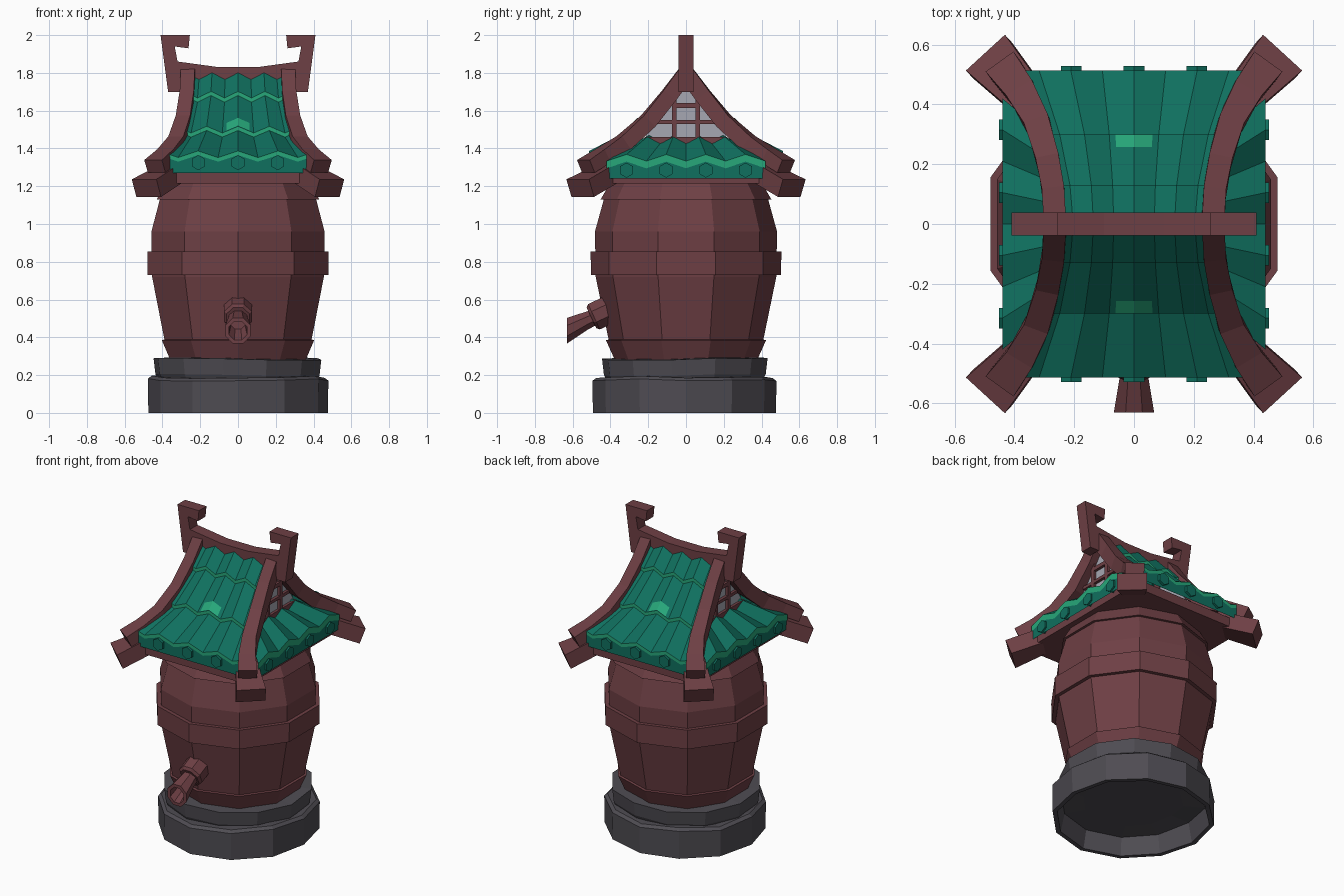
import bpy, bmesh, math, random
from mathutils import Vector, Matrix

if "Cube" in bpy.data.objects:
    bpy.data.objects.remove(bpy.data.objects["Cube"])

random.seed(4)


def material(name, rgb):
    m = bpy.data.materials.new(name)
    m.diffuse_color = (*rgb, 1)
    m.use_nodes = True
    m.node_tree.nodes["Principled BSDF"].inputs["Base Color"].default_value = m.diffuse_color
    return m


WOOD = material("red_brown_wood", (0.155, 0.05, 0.058))
STONE = material("dark_stone", (0.077, 0.072, 0.085))
GREEN = material("green_tile", (0.005, 0.162, 0.114))
LIGHT = material("light_green_edge", (0.02, 0.39, 0.195))
PANEL = material("pale_panel", (0.38, 0.39, 0.45))


def make(name, verts, faces, mats, idx=None):
    me = bpy.data.meshes.new(name)
    me.from_pydata([tuple(v) for v in verts], [], faces)
    for m in mats:
        me.materials.append(m)
    if idx:
        for p, i in zip(me.polygons, idx):
            p.material_index = i
    bm = bmesh.new()
    bm.from_mesh(me)
    bmesh.ops.recalc_face_normals(bm, faces=bm.faces)
    bm.to_mesh(me)
    bm.free()
    ob = bpy.data.objects.new(name, me)
    bpy.context.collection.objects.link(ob)
    return ob


def lathe(name, prof, n, mat, M=Matrix(), phase=math.pi / 2, jitter=0.0):
    """Faceted solid of revolution from (radius, z) points, both ends capped."""
    verts, faces = [], []
    wob = [random.uniform(-1, 1) * jitter for _ in range(n)]
    for r, z in prof:
        for i in range(n):
            a = phase + 2 * math.pi * i / n
            rr = r + wob[i]
            zz = z + (wob[(i * 5 + 3) % n] * 0.7 if z > 0.01 else 0)
            verts.append(M @ Vector((rr * math.cos(a), rr * math.sin(a), zz)))
    for k in range(len(prof) - 1):
        for i in range(n):
            j = (i + 1) % n
            faces.append((k * n + i, k * n + j, k * n + n + j, k * n + n + i))
    faces.append(tuple(range(n)))
    faces.append(tuple(range((len(prof) - 1) * n, len(prof) * n)))
    return make(name, verts, faces, [mat])


def prism(name, pts, axis, a, b, mat):
    """Extrude a 2D outline along x (pts are y,z) or y (pts are x,z)."""
    n = len(pts)
    put = (lambda p, d: (d, p[0], p[1])) if axis == 'x' else (lambda p, d: (p[0], d, p[1]))
    verts = [put(p, a) for p in pts] + [put(p, b) for p in pts]
    faces = [tuple(range(n)), tuple(range(n, 2 * n))]
    faces += [(i, (i + 1) % n, n + (i + 1) % n, n + i) for i in range(n)]
    return make(name, verts, faces, [mat])


def rect(u0, u1, z0, z1):
    return [(u0, z0), (u1, z0), (u1, z1), (u0, z1)]


def sweep(name, path, mat):
    """Rectangular beam along (x, y, z, width, height) points."""
    P = [Vector(p[:3]) for p in path]
    verts, faces = [], []
    for i, p in enumerate(path):
        t = (P[min(i + 1, len(P) - 1)] - P[max(i - 1, 0)]).normalized()
        s = t.cross(Vector((0, 0, 1))).normalized()
        u = s.cross(t)
        for a, b in ((-1, -1), (1, -1), (1, 1), (-1, 1)):
            verts.append(P[i] + s * a * p[3] / 2 + u * b * p[4] / 2)
    for k in range(len(P) - 1):
        for i in range(4):
            j = (i + 1) % 4
            faces.append((k * 4 + i, k * 4 + j, k * 4 + 4 + j, k * 4 + 4 + i))
    faces += [(0, 1, 2, 3), tuple(range(len(verts) - 4, len(verts)))]
    return make(name, verts, faces, [mat])


def tiles(name, prof, ks, shift, lip, zb, place, patch=False):
    """Zigzag tile rows down a slope; prof is (distance out, z, half width)."""
    kmax, amp = ks[-1], 0.035
    verts, faces, idx = [], [], []

    def line(q, dz, cols=ks, flat=None):
        v, z, hw = q
        return [place(hw * k / kmax, v, flat if flat is not None else
                      z + dz + amp * abs(1 - (k + shift) % 2)) for k in cols]

    def band(a, b, m):
        o, n = len(verts), len(a)
        verts.extend(a + b)
        for i in range(n - 1):
            faces.append((o + i, o + i + 1, o + n + i + 1, o + n + i))
            idx.append(m)

    for i in range(len(prof) - 1):
        last = i == len(prof) - 2
        h = lip if last else 0.022
        low = prof[i + 1]
        band(line(prof[i], 0), line(low, h), 0)
        band(line(low, h), line(low, 0), 1)
        if last:
            band(line(low, 0), line(low, 0, flat=zb), 0)
        elif patch and i == 1:
            mid = [a + (b - a) * 0.75 for a, b in zip(prof[i], low)]
            cols = [-0.75, 0, 0.75]
            band(line(mid, h * 0.75 + 0.004, cols), line(low, h + 0.004, cols), 1)
    return make(name, verts, faces, [GREEN, LIGHT], idx)


# Stone base: two uneven tiers, hollow underneath
lathe("stone_base_lower", [(0.30, 0.12), (0.43, 0.12), (0.455, 0), (0.483, 0),
                           (0.485, 0.175), (0.465, 0.19), (0.38, 0.19)], 12, STONE, jitter=0.012)
lathe("stone_base_upper", [(0.42, 0.17), (0.435, 0.2), (0.445, 0.285), (0.34, 0.29)],
      12, STONE, phase=1.4, jitter=0.01)

# Barrel and hoops
lathe("barrel", [(0.36, 0.25), (0.41, 0.39), (0.478, 0.72), (0.482, 0.96),
                 (0.435, 1.13), (0.39, 1.23)], 10, WOOD)
lathe("hoop_bottom", [(0.372, 0.27), (0.424, 0.385), (0.40, 0.39)], 10, WOOD)
lathe("hoop_middle", [(0.47, 0.73), (0.503, 0.73), (0.505, 0.855), (0.47, 0.855)], 10, WOOD)
lathe("hoop_top", [(0.42, 1.13), (0.452, 1.13), (0.40, 1.22)], 10, WOOD)

# Spout: tilted collar and a flared hollow tube with an upright mouth
axis = Vector((0, -0.9, -0.42))
collar = Matrix.Translation((0, -0.41, 0.545)) @ axis.to_track_quat('Z', 'Y').to_matrix().to_4x4()
lathe("spout_collar", [(0.08, 0), (0.08, 0.085), (0.065, 0.1)], 8, WOOD, collar, math.pi / 8)
shear = Matrix(((1, 0, 0, 0), (0, 0, -1, -0.42), (0, 1, -0.5, 0.54), (0, 0, 0, 1)))
lathe("spout_tube", [(0.05, 0), (0.053, 0.1), (0.073, 0.21), (0.052, 0.21), (0.04, 0.12)],
      8, WOOD, shear, math.pi / 8)

# Board under the eaves
prism("eave_board", rect(-0.42, 0.42, 1.215, 1.275), 'y', -0.49, 0.49, WOOD)

front_cols = [-3.5, -3, -2, -1, 0, 1, 2, 3, 3.5]
side_cols = list(range(-4, 5))
for s in (-1, 1):
    fb, lr = ("front", "back")[s > 0], ("left", "right")[s > 0]
    # Tiled slopes
    tiles("roof_tiles_" + fb, [(0.03, 1.775, 0.24), (0.13, 1.645, 0.25), (0.30, 1.46, 0.29),
                               (0.513, 1.33, 0.37)], front_cols, 0, 0.022, 1.27,
          lambda u, v, z: (u, s * v, z), True)
    tiles("roof_tiles_" + lr, [(0.25, 1.435, 0.26), (0.44, 1.295, 0.42)], side_cols, 1,
          0.038, 1.24, lambda u, v, z: (s * v, u, z))
    # Round tile ends along the eaves
    for u in (-0.21, 0, 0.21):
        M = Matrix.Translation((u, s * 0.513, 1.325)) @ Matrix.Rotation(math.pi / 2, 4, 'X')
        lathe("tile_end_" + fb, [(0.04, -0.016), (0.04, 0.016)], 6, GREEN, M)
    for u in (-0.315, -0.105, 0.105, 0.315):
        M = (Matrix.Translation((s * 0.437, u, 1.285)) @ Matrix.Rotation(math.pi / 2, 4, 'Z')
             @ Matrix.Rotation(math.pi / 2, 4, 'X'))
        lathe("tile_end_" + lr, [(0.04, -0.014), (0.04, 0.014)], 6, GREEN, M)
    # Gable panel with lattice
    prism("gable_panel_" + lr, [(-0.24, 1.42), (0.24, 1.42), (0.04, 1.75), (-0.04, 1.75)],
          'x', s * 0.235, s * 0.25, PANEL)
    for name, r in (("post", rect(-0.075, -0.05, 1.44, 1.7)), ("post", rect(0.05, 0.075, 1.44, 1.7)),
                    ("bar", rect(-0.07, 0.07, 1.615, 1.64)), ("bar", rect(-0.15, 0.15, 1.53, 1.55)),
                    ("sill", rect(-0.22, 0.22, 1.425, 1.46))):
        prism("gable_" + name + "_" + lr, r, 'x', s * 0.24, s * 0.268, WOOD)
    # Curved descending beams and corner blocks
    for t in (-1, 1):
        rail = [(0.265, 0, 1.80, 0.075, 0.085), (0.268, 0.09, 1.68, 0.075, 0.085),
                (0.285, 0.2, 1.545, 0.078, 0.085), (0.32, 0.33, 1.43, 0.085, 0.085),
                (0.375, 0.44, 1.36, 0.1, 0.08), (0.44, 0.53, 1.305, 0.115, 0.075)]
        sweep("hip_beam", [(s * x, t * y, z, w, h) for x, y, z, w, h in rail], WOOD)
        block = [(0.32, 0.38, 1.285, 0.12, 0.1), (0.485, 0.56, 1.19, 0.177, 0.1)]
        sweep("corner_block", [(s * x, t * y, z, w, h) for x, y, z, w, h in block], WOOD)

# Ridge beam with hooked ends
half = [(0.2, 1.765), (0.30, 1.78), (0.305, 1.70), (0.37, 1.70), (0.41, 2.0), (0.255, 2.0),
        (0.262, 1.93), (0.335, 1.94), (0.32, 1.86), (0.1, 1.83)]
prism("ridge_beam", half + [(-x, z) for x, z in reversed(half)], 'y', -0.039, 0.039, WOOD)
